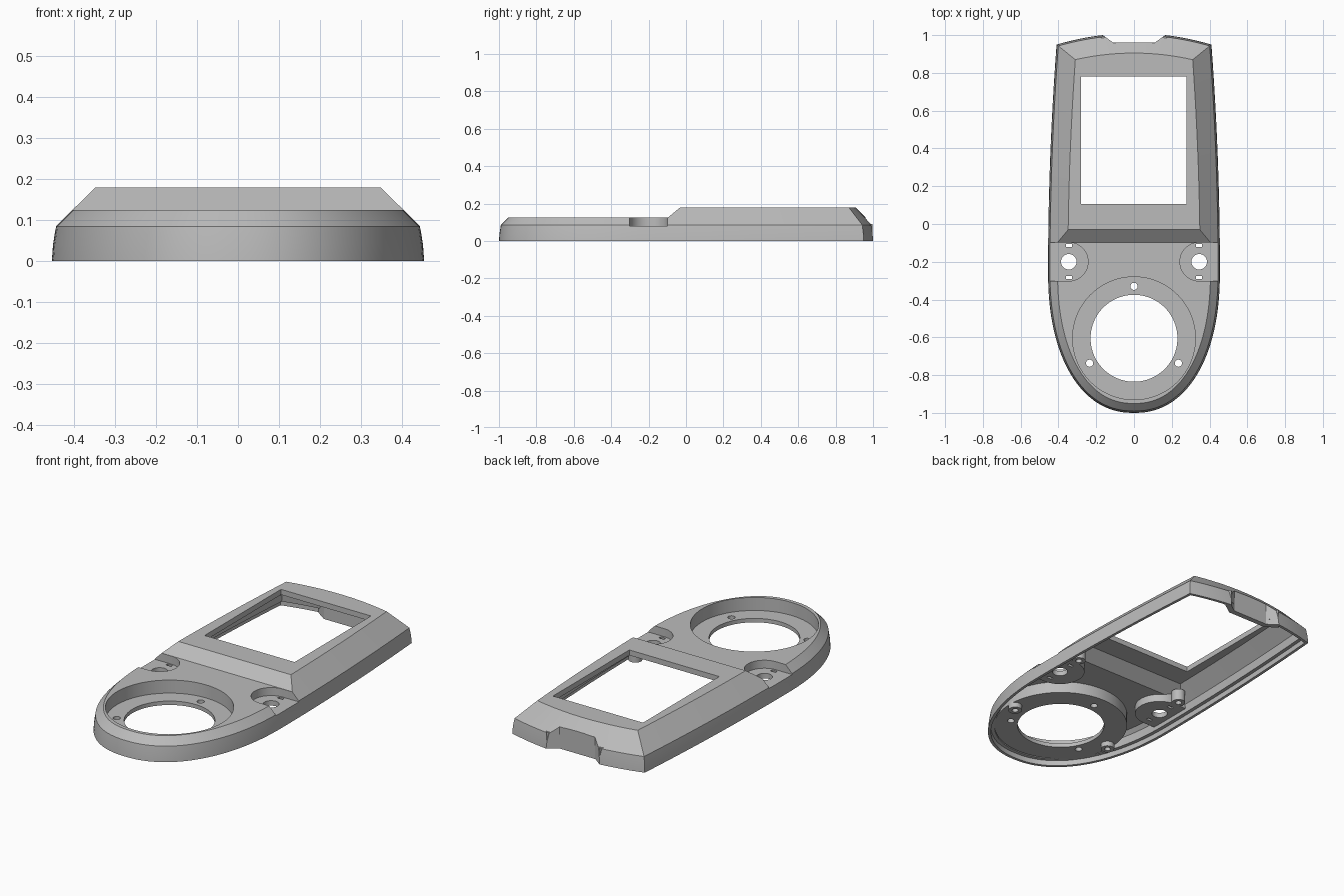
import bpy, bmesh, math

if "Cube" in bpy.data.objects:
    bpy.data.objects.remove(bpy.data.objects["Cube"], do_unlink=True)

grey = bpy.data.materials.new("plain grey")
grey.use_nodes = True
grey.diffuse_color = (0.5, 0.5, 0.5, 1)
grey.node_tree.nodes["Principled BSDF"].inputs["Base Color"].default_value = (0.5, 0.5, 0.5, 1)


def loft(name, rings):
    """Closed solid through matching rings of 3D points."""
    bm = bmesh.new()
    loops = [[bm.verts.new(p) for p in ring] for ring in rings]
    n = len(loops[0])
    for a, b in zip(loops, loops[1:]):
        for i in range(n):
            j = (i + 1) % n
            bm.faces.new((a[i], a[j], b[j], b[i]))
    bm.faces.new(loops[0][::-1])
    bm.faces.new(loops[-1])
    bmesh.ops.recalc_face_normals(bm, faces=bm.faces)
    mesh = bpy.data.meshes.new(name)
    bm.to_mesh(mesh)
    bm.free()
    mesh.materials.append(grey)
    obj = bpy.data.objects.new(name, mesh)
    bpy.context.collection.objects.link(obj)
    return obj


def prism(name, pts, z0, z1):
    return loft(name, [[(x, y, z) for x, y in pts] for z in (z0, z1)])


def circle(x, y, r, n=48):
    return [(x + r * math.cos(t * math.tau / n), y + r * math.sin(t * math.tau / n)) for t in range(n)]


def rect(x0, x1, y0, y1):
    return [(x0, y0), (x1, y0), (x1, y1), (x0, y1)]


def boolean(obj, tool, op="DIFFERENCE"):
    """Apply a boolean and discard the tool."""
    mod = obj.modifiers.new("cut", "BOOLEAN")
    mod.operation, mod.solver, mod.object = op, "EXACT", tool
    bpy.context.view_layer.objects.active = obj
    bpy.ops.object.modifier_apply(modifier=mod.name)
    bpy.data.objects.remove(tool, do_unlink=True)


def side_x(y):
    return 0.455 - 0.045 * ((y + 0.25) / 1.2) ** 2


def back_y(x):
    return 0.95 + 0.06 * (1 - (x / 0.41) ** 2)


def power(v, e):
    return math.copysign(abs(v) ** e, v)


def outline(d):
    """Plan outline inset by d: rounded front, tapering sides, bowed back."""
    front, a, b, e = [], 0.455, 0.75, 0.9
    for i in range(65):
        t = math.pi + math.pi * i / 64
        c, s = math.cos(t), math.sin(t)
        nx, ny = power(c, 2 - e) / a, power(s, 2 - e) / b
        k = d / math.hypot(nx, ny)
        front.append((a * power(c, e) - k * nx, -0.25 + b * power(s, e) - k * ny))
    # Corner where the inset side meets the inset back
    cx, cy = 0.41, 0.95
    for _ in range(20):
        cx, cy = side_x(cy) - d, back_y(cx) - d
    ys = [-0.25 + (cy + 0.25) * i / 12 for i in range(1, 13)]
    side = [(side_x(y) - d, y) for y in ys]
    back = [(x, back_y(x) - d) for x in [cx - 2 * cx * i / 20 for i in range(1, 20)]]
    return front + side + back + [(-x, y) for x, y in side[::-1]]


def body(name, levels, low, high, y0, y1):
    """Lofted plan outline, topped by a low deck, a ramp and a high deck."""
    obj = loft(name, [[(x, y, z) for x, y in outline(d)] for z, d in levels])
    side = [(-1.2, -0.2), (y0, -0.2), (y1, -0.2), (1.2, -0.2), (1.2, high), (y1, high), (y0, low), (-1.2, low)]
    boolean(obj, loft("deck", [[(x, y, z) for y, z in side] for x in (-1, 1)]), "INTERSECT")
    return obj


def well(s, r):
    """Half-round pocket outline that runs out through the side."""
    arc = [(0.345 + r * math.cos(a), -0.2 + r * math.sin(a))
           for a in [math.pi / 2 + math.pi * i / 24 for i in range(25)]]
    return [(s * x, y) for x, y in arc + [(0.6, -0.2 - r), (0.6, -0.2 + r)]]


DIAL = (0, -0.605)
shell = body("top_shell", [(0, 0), (0.04, 0.003), (0.085, 0.01), (0.2, 0.125)],
             0.125, 0.18, -0.097, -0.03)
hollow = body("hollow", [(-0.02, 0.016), (0.03, 0.016), (0.031, 0.035), (0.075, 0.042), (0.2, 0.167)],
              0.095, 0.15, -0.085, -0.018)

# Material kept under the dial recess and side wells
boolean(hollow, prism("cup", circle(*DIAL, 0.352, 96), 0.03, 0.3))
for s in (-1, 1):
    boolean(hollow, prism("pocket", well(s, 0.13), 0.052, 0.3))
boolean(shell, hollow)

# Dial recess, opening and its screw holes
boolean(shell, prism("recess", circle(*DIAL, 0.325, 96), 0.052, 0.3))
boolean(shell, prism("opening", circle(*DIAL, 0.23, 96), -0.1, 0.3))
for x, y in ((0, -0.33), (0.235, -0.737), (-0.235, -0.737)):
    boolean(shell, prism("screw", circle(x, y, 0.019, 20), -0.1, 0.3))

# Side wells with a round hole and two slots each
for s in (-1, 1):
    boolean(shell, prism("well", well(s, 0.102), 0.08, 0.3))
    boolean(shell, prism("hole", circle(s * 0.345, -0.2, 0.041, 32), -0.1, 0.3))
    for y in (-0.113, -0.283):
        x = s * 0.345
        boolean(shell, prism("slot", rect(x - 0.016, x + 0.016, y - 0.008, y + 0.008), -0.1, 0.3))

# Screen window and rear notch
boolean(shell, prism("window", rect(-0.28, 0.277, 0.105, 0.78), -0.1, 0.3))
boolean(shell, prism("notch", [(-0.11, 0.96), (0.11, 0.96), (0.22, 1.04), (-0.22, 1.04)], -0.1, 0.3))

# Wall behind the rear notch
parts = [shell, prism("notch_wall", [(-0.165, 0.997), (-0.11, 0.96), (0.11, 0.96), (0.165, 0.997),
                                     (0.185, 0.975), (0.12, 0.93), (-0.12, 0.93), (-0.185, 0.975)], 0, 0.09),
         prism("notch_wall_top", rect(-0.11, 0.11, 0.93, 0.96), 0.09, 0.122)]

# Hollow screw posts under the decks
for label, x, y, z0, z1 in (("dial", 0.32, -0.6, 0.002, 0.04), ("deck", 0.345, -0.045, 0.05, 0.115)):
    for s, end in ((1, "left"), (-1, "right")):
        post = prism(f"{label}_post_{end}", circle(s * x, y, 0.036, 24), z0, z1)
        boolean(post, prism("bore", circle(s * x, y, 0.017, 16), -0.1, z1 - 0.012))
        parts.append(post)

# Smooth shading with crisp edges
bpy.ops.object.select_all(action="DESELECT")
for obj in parts:
    obj.select_set(True)
bpy.context.view_layer.objects.active = shell
bpy.ops.object.shade_smooth_by_angle(angle=math.radians(25))
